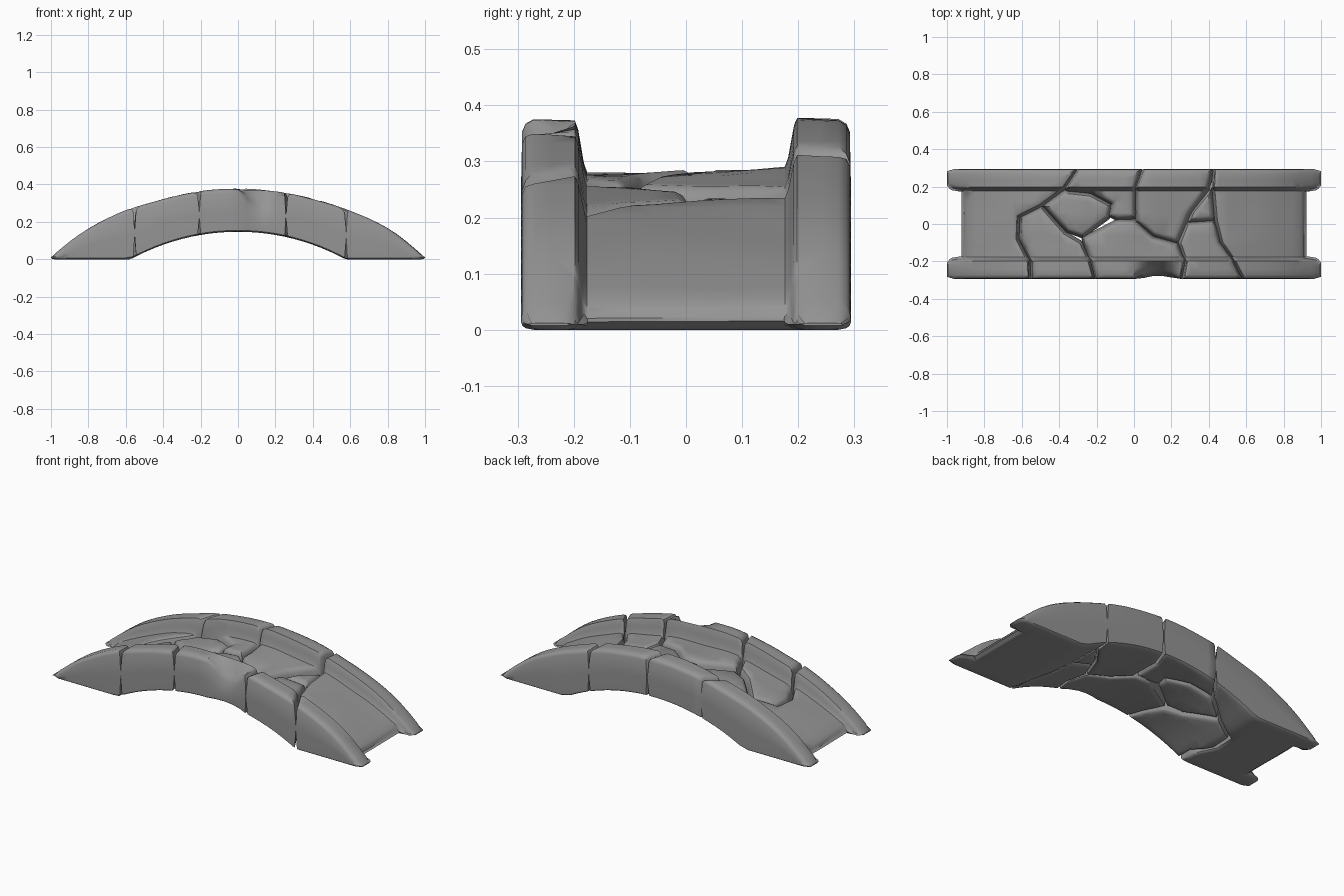
import bpy, bmesh, math
from mathutils import Vector, noise

cube = bpy.data.objects.get("Cube")
if cube:
    bpy.data.objects.remove(cube, do_unlink=True)

stone = bpy.data.materials.new("grey stone")
stone.use_nodes = True
GREY = (0.3, 0.3, 0.3, 1)
stone.diffuse_color = GREY
stone.node_tree.nodes["Principled BSDF"].inputs["Base Color"].default_value = GREY

EDGE = 0.022    # height lost at the worn edges
BULGE = 0.012   # how far the sides swell to meet the next stone


def arc(x, apex, radius):
    return apex - radius + math.sqrt(radius * radius - x * x)


def ramp(v, a, b):
    t = min(1, max(0, (v - a) / (b - a)))
    return t * t * (3 - 2 * t)


def top_height(x, y, sink, tilt):
    # sunken deck between two raised parapets
    rail = ramp(abs(y), 0.176, 0.198)
    n = noise.noise(Vector((x * 5, y * 7, 0.3)))
    deck = arc(x, 0.285, 1.85) - sink + tilt * y + n * 0.01
    wall = arc(x, 0.375, 1.552) + 0.012 * ramp(abs(x), 0.4, 0.8) * ramp(-abs(x), -1, -0.8)
    return deck + (wall + n * 0.005 - deck) * rail


def scoop(x, y):
    # worn hollow in the front parapet
    if y > -0.19:
        return 0
    return max(0, 1 - ((x - 0.13) / 0.12) ** 2) * ramp(-y, 0.19, 0.29)


def block(name, outline, sink=0.0, tilt=0.0):
    bm = bmesh.new()
    face = bm.faces.new([bm.verts.new((x, y, 0)) for x, y in outline])
    face.normal_update()
    if face.normal.z < 0:
        face.normal_flip()
    # rounded rim
    for width, rise in ((0.006, 0.014), (0.014, 0.008)):
        bmesh.ops.inset_individual(bm, faces=[face], thickness=width,
                                   depth=rise, use_even_offset=True)
    # grid cuts, so the slab can follow the arch
    cuts = [((i * 0.05, 0, 0), (1, 0, 0)) for i in range(-19, 20)]
    for y in (0.06, 0.12, 0.176, 0.182, 0.187, 0.192, 0.198, 0.24):
        cuts += [((0, s * y, 0), (0, 1, 0)) for s in (-1, 1)]
    for co, no in cuts:
        bmesh.ops.bisect_plane(bm, geom=bm.verts[:] + bm.edges[:] + bm.faces[:],
                               dist=0.0005, plane_co=co, plane_no=no)
    # thicken, then bend both skins
    under = bm.verts[:]
    grown = bmesh.ops.extrude_face_region(bm, geom=bm.faces[:], use_keep_orig=True)
    upper = [v for v in grown["geom"] if isinstance(v, bmesh.types.BMVert)]
    lower_set = set(under)
    uprights = [e for e in bm.edges
                if (e.verts[0] in lower_set) != (e.verts[1] in lower_set)]

    def floor(v):
        return max(0, arc(v.co.x, 0.147, 1.19)) + (EDGE - v.co.z) * 0.35

    for v in upper:
        x, y, z = v.co
        s = scoop(x, y)
        height = top_height(x, y, sink, tilt) - (EDGE - z) - 0.09 * s
        v.co.z = max(height, floor(v) + 0.004)
        v.co.y += 0.035 * s
    for v in under:
        s = scoop(v.co.x, v.co.y)
        v.co.z = floor(v)
        v.co.y += 0.02 * s
    # swell the sides at mid height
    split = bmesh.ops.subdivide_edges(bm, edges=uprights, cuts=1)
    bmesh.ops.recalc_face_normals(bm, faces=bm.faces[:])
    bm.normal_update()
    for v in split["geom_inner"]:
        if isinstance(v, bmesh.types.BMVert):
            out = Vector((v.normal.x, v.normal.y, 0)).normalized() * BULGE
            v.co.x = max(-1, min(1, v.co.x + out.x))
            v.co.y = max(-0.294, min(0.294, v.co.y + out.y))
    mesh = bpy.data.meshes.new(name)
    bm.to_mesh(mesh)
    bm.free()
    mesh.materials.append(stone)
    ob = bpy.data.objects.new(name, mesh)
    bpy.context.collection.objects.link(ob)
    bpy.ops.object.select_all(action="DESELECT")
    ob.select_set(True)
    bpy.context.view_layer.objects.active = ob
    bpy.ops.object.shade_smooth_by_angle(angle=math.radians(40))


def ramp_end(side):
    # forked outer end: two rounded parapet tips with the deck set back between
    half = [(0.96, 0.292), (1, 0.275), (1, 0.212), (0.97, 0.192), (0.91, 0.182)]
    pts = [(x, -y) for x, y in half] + half[::-1]
    return [(side * x, y) for x, y in pts]


# Ramps at both ends
block("right_ramp", ramp_end(-1) + [(-0.31, 0.292), (-0.38, 0.19), (-0.5, 0.1),
      (-0.62, 0.04), (-0.625, -0.08), (-0.565, -0.2), (-0.56, -0.292)])
block("left_ramp", ramp_end(1) + [(0.43, 0.292), (0.425, 0.2), (0.44, 0.02),
      (0.47, -0.1), (0.54, -0.2), (0.585, -0.292)])

# Front stones
block("front_right_stone", [(-0.545, -0.292), (-0.215, -0.292), (-0.24, -0.2),
      (-0.285, -0.1), (-0.37, -0.05), (-0.49, 0.085), (-0.6, 0.03),
      (-0.605, -0.08), (-0.545, -0.2)], sink=0.01)
block("front_middle_stone", [(-0.2, -0.292), (0.25, -0.292), (0.265, -0.2),
      (0.23, -0.11), (0.1, -0.075), (0, 0.015), (-0.09, 0.015),
      (-0.27, -0.08), (-0.225, -0.2)], tilt=0.02)
block("front_left_stone", [(0.265, -0.292), (0.57, -0.292), (0.525, -0.2),
      (0.455, -0.1), (0.425, 0.01), (0.285, 0), (0.245, -0.1), (0.28, -0.2)],
      sink=0.01, tilt=-0.04)

# Back stones
block("back_right_stone", [(-0.235, 0.155), (-0.13, 0.1), (-0.14, 0.035),
      (-0.275, -0.065), (-0.355, -0.035), (-0.475, 0.095), (-0.37, 0.17)],
      sink=0.015, tilt=0.06)
block("back_middle_stone", [(-0.295, 0.292), (0.035, 0.292), (0, 0.19), (0, 0.035),
      (-0.09, 0.03), (-0.125, 0.045), (-0.115, 0.11), (-0.23, 0.172),
      (-0.36, 0.187)])
block("back_left_stone", [(0.055, 0.292), (0.415, 0.292), (0.395, 0.19),
      (0.29, 0.05), (0.23, -0.095), (0.11, -0.06), (0.02, 0.015), (0.015, 0.19)],
      sink=0.006, tilt=0.04)
block("small_wedge_stone", [(0.41, 0.18), (0.425, 0.025), (0.295, 0.015),
      (0.315, 0.065)], sink=0.02)
